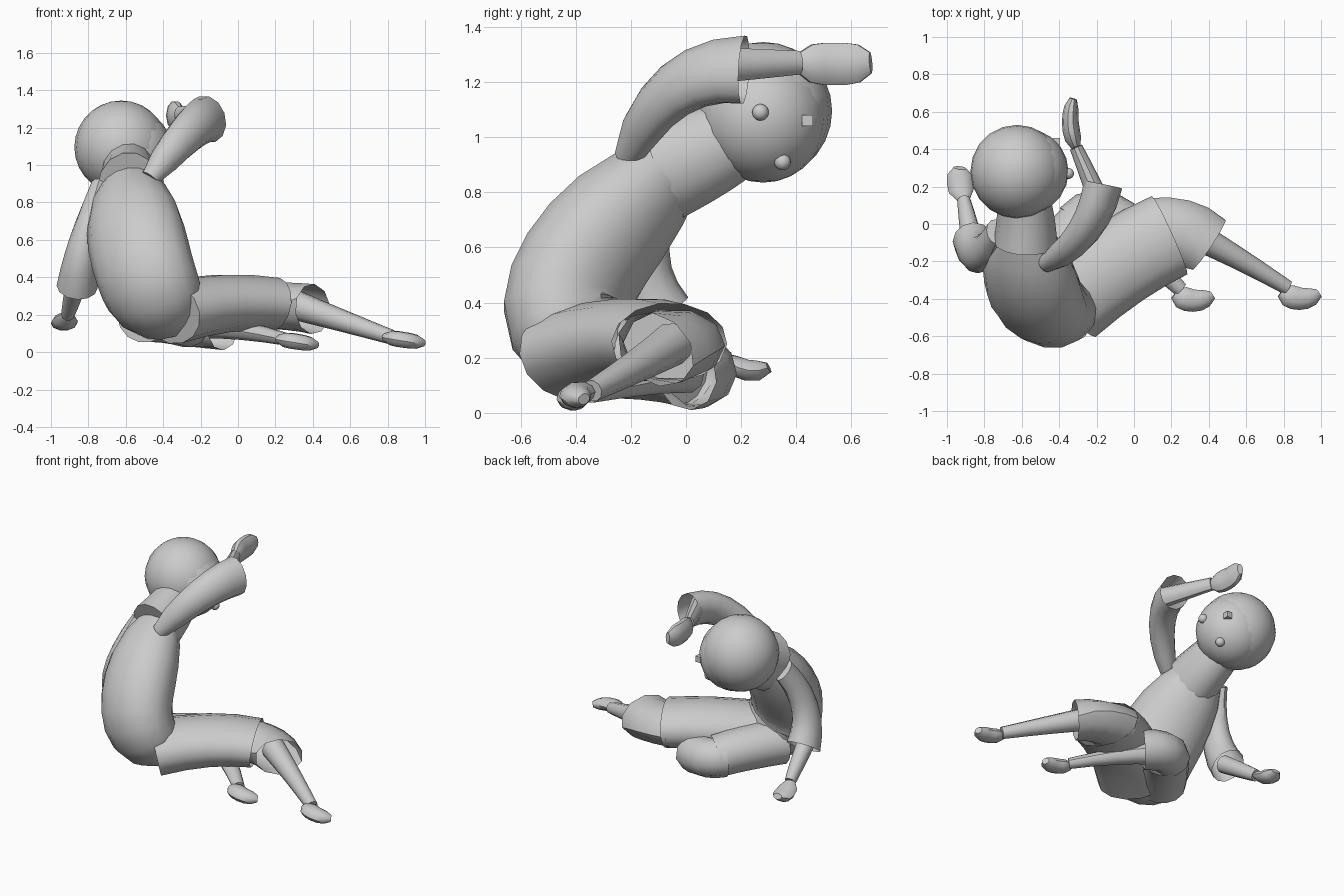
import bpy, bmesh, math
from mathutils import Vector

cube = bpy.data.objects.get("Cube")
if cube:
    bpy.data.objects.remove(cube)

grey = bpy.data.materials.new("plain grey")
grey.use_nodes = True
grey.diffuse_color = (0.6, 0.6, 0.6, 1)
grey.node_tree.nodes["Principled BSDF"].inputs["Base Color"].default_value = grey.diffuse_color


def finish(name, bm):
    """Turn a bmesh into a smooth shaded grey object."""
    bmesh.ops.recalc_face_normals(bm, faces=bm.faces[:])
    mesh = bpy.data.meshes.new(name)
    bm.to_mesh(mesh)
    bm.free()
    mesh.materials.append(grey)
    part = bpy.data.objects.new(name, mesh)
    bpy.context.collection.objects.link(part)
    bpy.ops.object.select_all(action='DESELECT')
    part.select_set(True)
    bpy.context.view_layer.objects.active = part
    bpy.ops.object.shade_smooth_by_angle(angle=math.radians(40))


def mix(pair, t):
    return pair[0] + (pair[1] - pair[0]) * t


def limb(name, start, middle, end, wide, deep, side,
         rounding=0, ease=1, steps=4, sides=12, open_end=False):
    """Elliptical tube along an arc through three points, tapering in width and depth."""
    start, middle, end = Vector(start), Vector(middle), Vector(end)
    control = middle * 2 - (start + end) / 2
    bm = bmesh.new()
    loops = []
    for i in range(steps + 1):
        t = i / steps
        centre = start.lerp(control, t).lerp(control.lerp(end, t), t)
        along = (control - start).lerp(end - control, t).normalized()
        across = Vector(side)
        across = (across - along * across.dot(along)).normalized()
        up = along.cross(across)
        scale = 1 - rounding * abs(2 * t - 1) ** 4
        a, b = mix(wide, t ** ease) * scale, mix(deep, t ** ease) * scale
        loops.append([bm.verts.new(centre + across * a * math.cos(k) + up * b * math.sin(k))
                      for k in (math.tau * j / sides for j in range(sides))])
    for lower, upper in zip(loops, loops[1:]):
        for j in range(sides):
            n = (j + 1) % sides
            bm.faces.new((lower[j], lower[n], upper[n], upper[j]))
    bm.faces.new(loops[0])
    if not open_end:
        bm.faces.new(loops[-1])
    finish(name, bm)


def ball(name, centre, size, cut_point=None, cut_normal=None):
    """Ellipsoid, optionally sliced open by a plane."""
    bm = bmesh.new()
    bmesh.ops.create_uvsphere(bm, u_segments=20, v_segments=14, radius=1)
    bmesh.ops.scale(bm, vec=size, verts=bm.verts[:])
    bmesh.ops.translate(bm, vec=centre, verts=bm.verts[:])
    if cut_point:
        bmesh.ops.bisect_plane(bm, geom=bm.verts[:] + bm.edges[:] + bm.faces[:],
                               plane_co=cut_point, plane_no=cut_normal, clear_outer=True)
    finish(name, bm)


# Directions used to orient cross-sections
ACROSS_X = Vector((1, 0, 0))
ACROSS_BODY = Vector((0.85, -0.45, 0.15))
ACROSS_LEGS = Vector((0.6, -0.8, 0))
ACROSS_SHINS = Vector((0.6, 0.8, 0))

# Hunched torso, from seat to shoulders
limb("torso", start=(-.37, -.24, .19), middle=(-.5, -.42, .44), end=(-.6, 0, .93),
     wide=(.27, .28), deep=(.22, .22), side=ACROSS_BODY, rounding=.55, steps=10, sides=16)

# Collar, head and hood
limb("collar", start=(-.58, -.1, .88), middle=(-.58, .03, .93), end=(-.59, .14, .98),
     wide=(.17, .14), deep=(.2, .16), side=ACROSS_X, sides=14)
head_centre = Vector((-.58, .28, 1.07))
head_size = Vector((.23, .23, .235))
ball("head", head_centre, head_size)
ball("hood", (-.625, .28, 1.095), (.25, .25, .25),
     cut_point=(-.46, .3, 1.07), cut_normal=(.93, .18, -.3))


# Face details sit on the head surface
def on_face(y, z):
    side = (y - head_centre.y) / head_size.y
    height = (z - head_centre.z) / head_size.z
    x = head_centre.x + head_size.x * math.sqrt(1 - side ** 2 - height ** 2)
    return Vector((x, y, z))


ball("upper_eye", on_face(.27, 1.09), (.03, .03, .03))
ball("lower_eye", on_face(.35, .91), (.03, .03, .03))
bm = bmesh.new()
bmesh.ops.create_cube(bm, size=.04)
bmesh.ops.translate(bm, verts=bm.verts[:], vec=on_face(.44, 1.06))
finish("nose", bm)

# Raised right arm
limb("right_sleeve", start=(-.47, -.21, .93), middle=(-.27, -.04, 1.17), end=(-.165, .21, 1.245),
     wide=(.05, .1), deep=(.05, .13), side=(.7, -.6, .3), ease=.5, steps=6, open_end=True)
right_wrist = Vector((-.31, .41, 1.27))
limb("right_forearm", start=(-.17, .08, 1.26), middle=(-.24, .25, 1.265), end=right_wrist,
     wide=(.06, .035), deep=(.07, .045), side=ACROSS_X, sides=10)
limb("right_hand", start=right_wrist, middle=(-.34, .54, 1.265), end=(-.325, .67, 1.27),
     wide=(.05, .04), deep=(.08, .08), side=ACROSS_X, rounding=.5, steps=6, sides=10)

# Left arm propped on the ground
limb("left_sleeve", start=(-.74, -.04, .88), middle=(-.82, -.16, .6), end=(-.86, -.09, .35),
     wide=(.05, .11), deep=(.08, .12), side=ACROSS_X, steps=6, open_end=True)
left_wrist = Vector((-.91, .13, .2))
limb("left_forearm", start=(-.86, -.13, .38), middle=(-.89, .03, .27), end=left_wrist,
     wide=(.06, .035), deep=(.06, .04), side=ACROSS_X, sides=10)
limb("left_hand", start=left_wrist, middle=(-.93, .22, .155), end=(-.93, .3, .165),
     wide=(.07, .07), deep=(.04, .04), side=ACROSS_X, rounding=.5, sides=10)

# Wide shorts
limb("right_shorts_leg", start=(-.36, -.42, .21), middle=(-.08, -.21, .26), end=(.19, -.06, .255),
     wide=(.24, .23), deep=(.17, .145), side=ACROSS_LEGS, sides=14, open_end=True)
limb("left_shorts_leg", start=(-.5, -.34, .2), middle=(-.37, -.14, .19), end=(-.25, .01, .16),
     wide=(.17, .15), deep=(.15, .14), side=ACROSS_LEGS, sides=14, open_end=True)

# Bent knees with open cuffs
limb("right_knee", start=(.1, -.05, .25), middle=(.26, -.05, .245), end=(.4, -.11, .23),
     wide=(.19, .17), deep=(.13, .13), side=ACROSS_LEGS, sides=10, open_end=True)
limb("left_knee", start=(-.3, 0, .16), middle=(-.2, .05, .15), end=(-.08, 0, .14),
     wide=(.13, .14), deep=(.13, .13), side=ACROSS_LEGS, sides=10, open_end=True)

# Bare shins and feet
right_ankle = Vector((.82, -.34, .08))
left_ankle = Vector((.25, -.35, .07))
limb("right_shin", start=(.31, -.05, .25), middle=(.55, -.18, .17), end=right_ankle,
     wide=(.08, .04), deep=(.08, .04), side=ACROSS_SHINS, sides=10)
limb("left_shin", start=(-.16, 0, .14), middle=(.03, -.15, .115), end=left_ankle,
     wide=(.08, .04), deep=(.07, .035), side=ACROSS_SHINS, sides=10)
for label, ankle in (("right", right_ankle), ("left", left_ankle)):
    limb(label + "_foot", start=ankle + Vector((-.03, -.02, 0)),
         middle=ankle + Vector((.07, -.06, -.015)), end=ankle + Vector((.17, -.03, -.03)),
         wide=(.07, .05), deep=(.045, .04), side=ACROSS_SHINS, rounding=.5, steps=6, sides=10)
